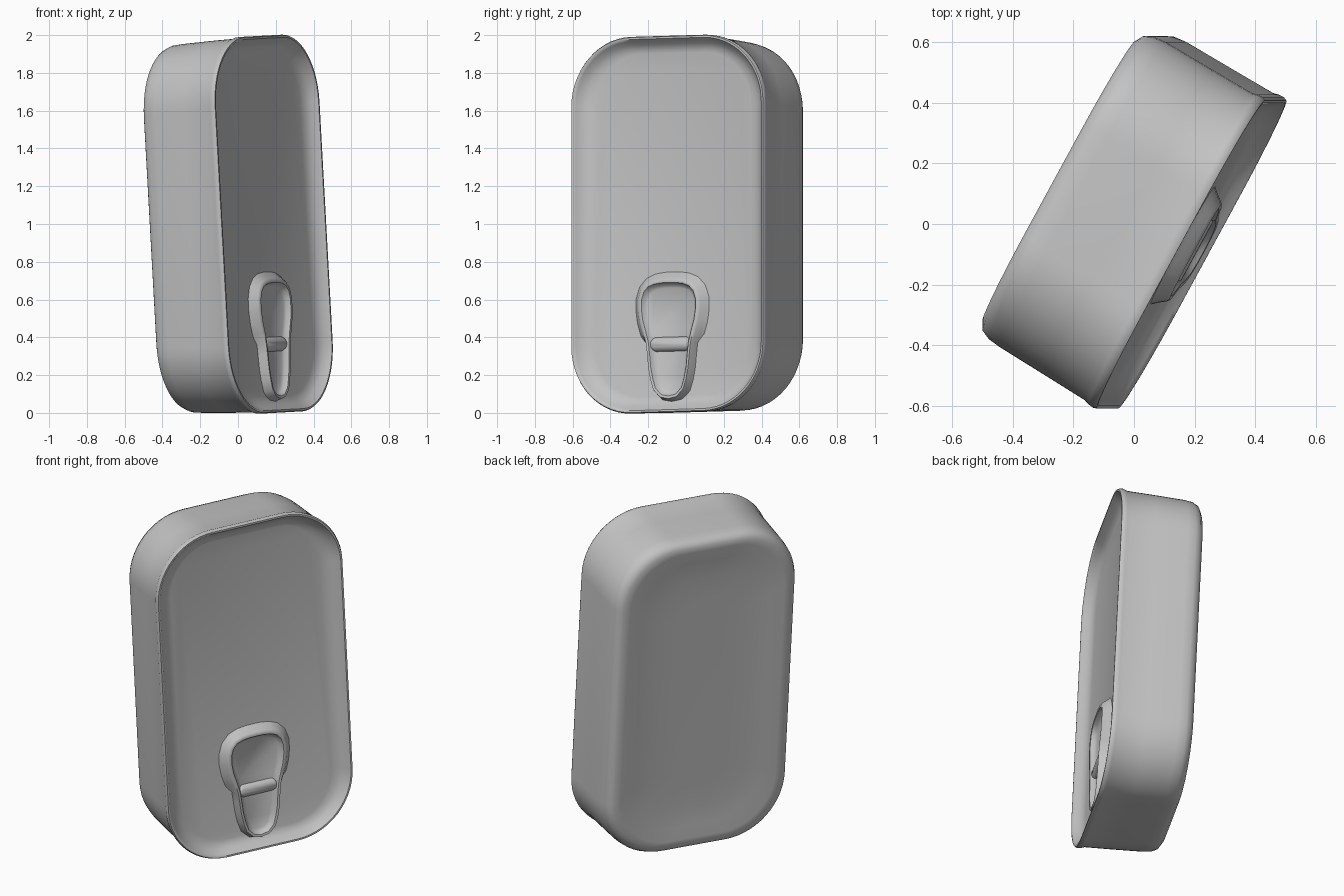
import bpy, bmesh, math
from mathutils import Matrix, Vector

cube = bpy.data.objects.get("Cube")
if cube:
    bpy.data.objects.remove(cube, do_unlink=True)

# One bare metal colour
metal = bpy.data.materials.new("grey_metal")
metal.use_nodes = True
colour = (0.55, 0.55, 0.55, 1)
metal.diffuse_color = colour
metal.node_tree.nodes["Principled BSDF"].inputs["Base Color"].default_value = colour

# Slightly tilted frame: local x across the lid, local y up the lid, local z out of it
up = Vector((-0.055, 0, 1)).normalized()
out = Vector((0.878, -0.478, 0))
out = (out - up * out.dot(up)).normalized()
across = up.cross(out)
FRAME = Matrix.Translation((0.19, -0.10, 1.0)) @ Matrix((across, up, out)).transposed().to_4x4()
LID = -0.06          # depth of the sunken lid panel below the rim


def rounded_rect(cx, hw, hh, r, steps=14):
    pts = []
    for q, (sx, sy) in enumerate([(1, 1), (-1, 1), (-1, -1), (1, -1)]):
        for i in range(steps + 1):
            a = math.radians(90) * (q + i / steps)
            pts.append((cx + sx * (hw - r) + r * math.cos(a), sy * (hh - r) + r * math.sin(a)))
    return pts


def offset(pts, amount):
    """Push a closed anticlockwise outline outwards along its normals."""
    moved = []
    for i, p in enumerate(pts):
        t = (Vector(pts[(i + 1) % len(pts)]) - Vector(pts[i - 1])).normalized()
        moved.append((p[0] + t.y * amount, p[1] - t.x * amount))
    return moved


def loft(name, rings):
    """Skin a stack of (outline, depth) rings and cap both ends."""
    bm = bmesh.new()
    loops = [[bm.verts.new((x, y, d)) for x, y in pts] for pts, d in rings]
    for a, b in zip(loops, loops[1:]):
        for i in range(len(a)):
            j = (i + 1) % len(a)
            bm.faces.new((a[i], a[j], b[j], b[i]))
    bm.faces.new(loops[0][::-1])
    bm.faces.new(loops[-1])
    bmesh.ops.recalc_face_normals(bm, faces=bm.faces[:])
    bm.transform(FRAME)
    mesh = bpy.data.meshes.new(name)
    bm.to_mesh(mesh)
    bm.free()
    mesh.materials.append(metal)
    obj = bpy.data.objects.new(name, mesh)
    bpy.context.collection.objects.link(obj)
    return obj


# Can: dished back, rounded back edge, walls, seamed rim, sunken lid
# (half width, half height, corner radius, depth)
sections = [
    (0.18, 0.60, 0.16, -0.448), (0.29, 0.72, 0.22, -0.450), (0.40, 0.83, 0.29, -0.458),
    (0.485, 0.905, 0.32, -0.470), (0.525, 0.938, 0.34, -0.471),
    (0.553, 0.962, 0.355, -0.455), (0.567, 0.974, 0.36, -0.425),
    (0.572, 0.978, 0.36, -0.38), (0.574, 0.986, 0.36, -0.20),
    (0.576, 0.991, 0.36, -0.05), (0.581, 0.998, 0.36, -0.03),
    (0.583, 0.9985, 0.36, -0.012), (0.578, 0.994, 0.36, 0.0),
    (0.568, 0.984, 0.35, 0.0), (0.558, 0.974, 0.34, -0.012),
    (0.535, 0.955, 0.32, -0.036), (0.505, 0.935, 0.30, -0.052),
    (0.47, 0.91, 0.28, LID),
]
# The back half sits slightly off to one side of the lid
can = loft("can", [(rounded_rect(0.018 * min(1, -d / 0.4), w, h, r), d)
                   for w, h, r, d in sections])

# Pull tab: keyhole outline from (half width, height on lid), mirrored
half = [(0.05, -0.915), (0.09, -0.875), (0.108, -0.82), (0.12, -0.76), (0.127, -0.69),
        (0.134, -0.63), (0.15, -0.57), (0.168, -0.51), (0.177, -0.45), (0.176, -0.395),
        (0.16, -0.348), (0.13, -0.317), (0.09, -0.302), (0.045, -0.296)]
outline = ([(0, -0.925)] + half + [(0, -0.295)] + [(-x, y) for x, y in reversed(half)])


def skirt(amount):
    """Outline widened around the ring end and tight around the tongue."""
    wide, tight = offset(outline, amount), offset(outline, amount * 0.4)
    return [w if p[1] > -0.6 else t for w, t, p in zip(wide, tight, outline)]


tab = loft("pull_tab", [
    (skirt(0.05), LID - 0.006), (skirt(0.03), LID + 0.014), (skirt(0.01), LID + 0.040),
    (outline, LID + 0.048), (offset(outline, -0.014), LID + 0.046),
    (offset(outline, -0.026), LID + 0.026), (offset(outline, -0.042), LID + 0.016),
])

# Raised bar between the finger ring and the tongue
bar = loft("tab_bar", [(rounded_rect(0, 0.124 - e * 0.5, 0.042 - e, 0.04 - e, 6), LID + d)
                       for e, d in [(0, 0.005), (0.006, 0.022), (0.016, 0.034), (0.03, 0.04)]])
bar.data.transform(Matrix.Translation(up * -0.635))

# Smooth shading, crisp only at tight folds
bpy.ops.object.select_all(action='DESELECT')
for obj in (can, tab, bar):
    obj.select_set(True)
bpy.context.view_layer.objects.active = can
bpy.ops.object.shade_smooth_by_angle(angle=math.radians(50))
